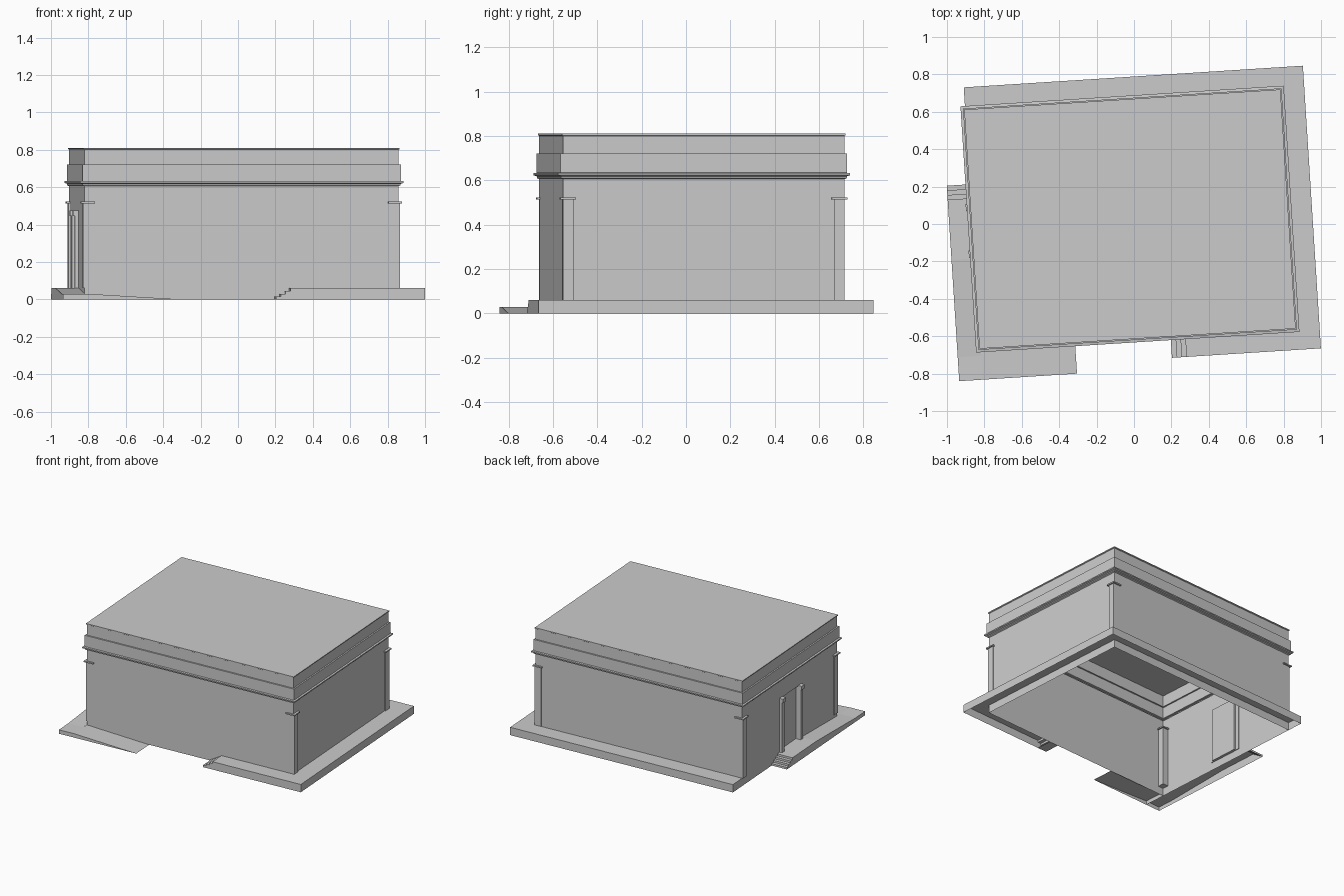
import bpy, math

if "Cube" in bpy.data.objects:
    bpy.data.objects.remove(bpy.data.objects["Cube"])

ROT = math.radians(3.65)          # whole building is turned slightly
U0, U1, V0, V1 = -0.866, 0.826, -0.612, 0.667   # roof rectangle


def make(name, verts, faces):
    me = bpy.data.meshes.new(name)
    me.from_pydata(verts, [], faces)
    me.update()
    ob = bpy.data.objects.new(name, me)
    ob.rotation_euler.z = ROT
    bpy.context.collection.objects.link(ob)
    return ob


def box(name, u0, u1, v0, v1, z0, z1):
    v = [(u, w, z) for z in (z0, z1) for u, w in ((u0, v0), (u1, v0), (u1, v1), (u0, v1))]
    f = [(3, 2, 1, 0), (4, 5, 6, 7)] + [(i, (i + 1) % 4, 4 + (i + 1) % 4, 4 + i) for i in range(4)]
    return make(name, v, f)


def swept(name, prof, a, b, along):
    """Open-bottomed slab: profile of (s, z) stretched from a to b, with the outer end closed at a."""
    n = len(prof)
    pt = (lambda s, t, z: (s, t, z)) if along == 'u' else (lambda s, t, z: (t, s, z))
    v = [pt(s, t, z) for t in (a, b) for s, z in prof]
    f = [(i, i + 1, n + i + 1, n + i) for i in range(n - 1)] + [tuple(range(n))]
    return make(name, v, f)


# wall, cornice and parapet shell, open below: (outward offset, height)
profile = [(-.004, 0), (-.004, .06), (-.004, .47), (-.004, .605), (.006, .61), (.006, .618),
           (.02, .623), (.02, .632), (.007, .634), (.007, .72), (-.004, .72),
           (-.004, .80), (.001, .803), (.001, .81)]
verts, faces = [], []
for o, z in profile:
    verts += [(U0 - o, V0 - o, z), (U1 + o, V0 - o, z), (U1 + o, V1 + o, z), (U0 - o, V1 + o, z)]
for k in range(len(profile) - 1):
    for i in range(4):
        j = (i + 1) % 4
        if not (k == 1 and i == 3):      # left wall at door height is built below
            faces.append((4*k + i, 4*k + j, 4*k + 4 + j, 4*k + 4 + i))
t = 4 * (len(profile) - 1)
faces.append((t, t + 1, t + 2, t + 3))

# left wall around the recessed doorway
D0, D1 = -0.09, 0.13
n = len(verts)
uw = U0 + .004
for u in (uw, uw + .02):
    verts += [(u, D0, .06), (u, D1, .06), (u, D1, .47), (u, D0, .47)]
faces += [(n, 4, 8, n + 3), (7, n + 1, n + 2, 11),
          (n + 5, n + 4, n + 7, n + 6)]
faces += [(n + i, n + (i + 1) % 4, n + 4 + (i + 1) % 4, n + 4 + i) for i in range(4)]
make("building_shell", verts, faces)

# door jambs with small brackets
for tag, a, b in (("front", D0 - .03, D0), ("back", D1, D1 + .03)):
    box("door_jamb_" + tag, uw - .02, uw + .005, a, b, .06, .47)
    box("door_bracket_" + tag, uw - .03, uw, a - .005, b + .005, .445, .475)

# corner pilasters and capitals
for su, cu in ((1, U0), (-1, U1)):
    for sv, cv in ((1, V0), (-1, V1)):
        def corner(name, out_u, out_v, wu, wv, z0, z1):
            us = sorted((cu - su * out_u, cu + su * wu))
            vs = sorted((cv - sv * out_v, cv + sv * wv))
            box(name, us[0], us[1], vs[0], vs[1], z0, z1)
        corner("pilaster", .004, -.003, .05, .052, .06, .513)
        corner("pilaster_capital", .014, .009, .06, .062, .513, .522)

# raised platform around right and back, open below
P = [(.235, -.727), (.955, -.727), (.955, .787), (-.862, .787),
     (-.862, V1 - .004), (U1 - .004, V1 - .004), (U1 - .004, V0 + .004), (.235, V0 + .004)]
verts = [(u, v, z) for z in (0, .06) for u, v in P]
faces = [(i, i + 1, i + 9, i + 8) for i in range(4)]
faces += [(8, 9, 14, 15), (9, 10, 13, 14), (10, 11, 12, 13)]
make("platform", verts, faces)

# front steps down from the platform
front = [(.235, 0), (.235, .06)]
for i in range(3):
    s = .235 - .026 * (i + 1)
    front += [(front[-1][0], .045 - .015 * i), (s, .045 - .015 * i)]
front += [(front[-1][0], 0)]
swept("front_steps", front[1:] + [(.235, 0)], -.727, V0 + .004, 'u')

# left walkway: steps, level part by the door, then ramp to the corner landing
side = [(.268, 0), (.268, .015), (.243, .015), (.243, .03), (.218, .03), (.218, .045),
        (.193, .045), (.193, .06), (-.13, .06), (-.651, .03), (-.779, .03), (-.779, 0)]
swept("side_walkway", side, -.986, uw, 'v')

# front ramp from the landing to the ground
swept("front_ramp", [(uw, 0), (uw, .03), (-.355, 0)], -.779, V0 + .004, 'u')
